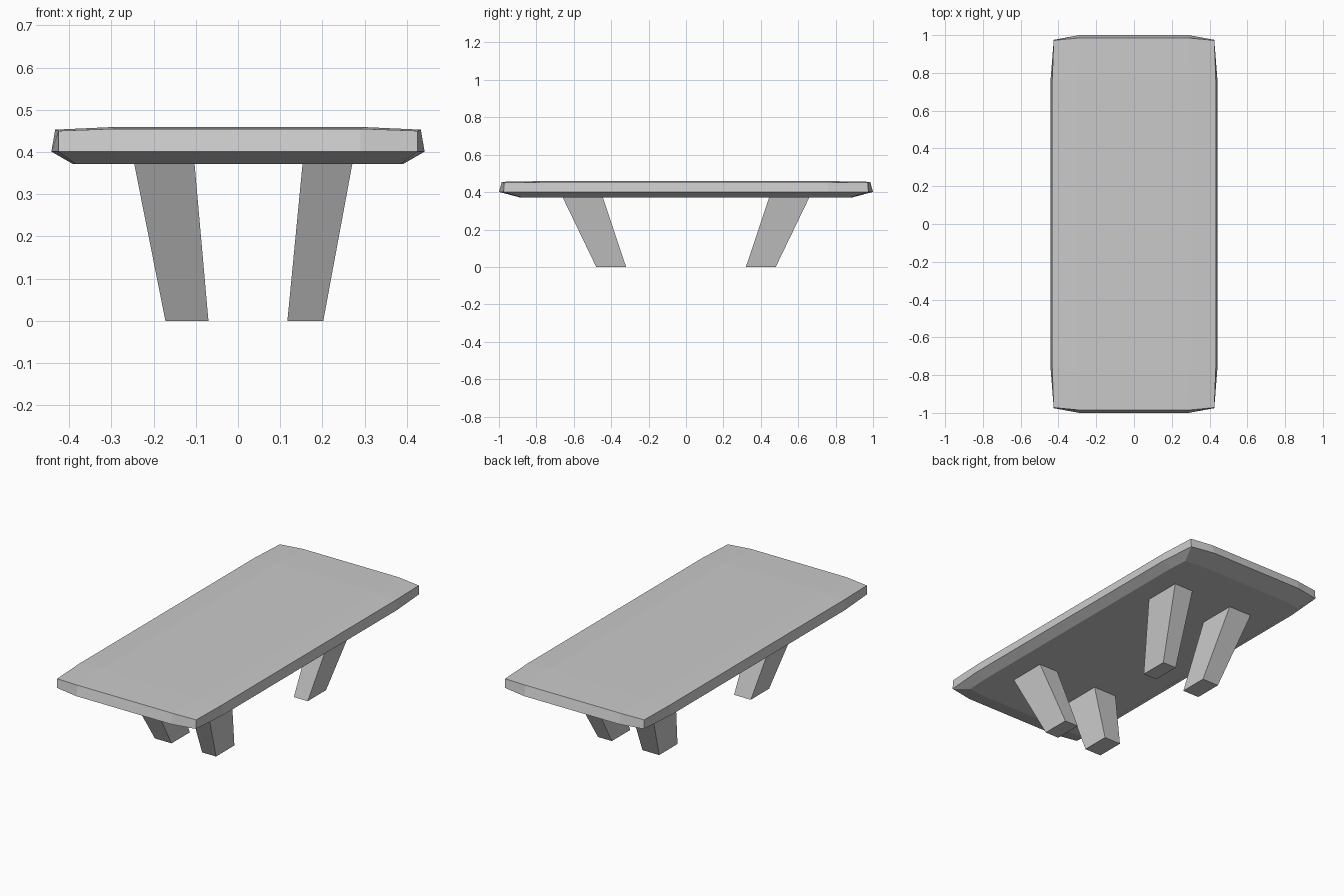
import bpy, bmesh

cube = bpy.data.objects.get("Cube")
if cube:
    bpy.data.objects.remove(cube, do_unlink=True)

# Single stone grey
grey = bpy.data.materials.new("stone_grey")
grey.use_nodes = True
colour = (0.59, 0.59, 0.59, 1)
grey.diffuse_color = colour
grey.node_tree.nodes["Principled BSDF"].inputs["Base Color"].default_value = colour


def finish(name, bm):
    bmesh.ops.recalc_face_normals(bm, faces=bm.faces)
    mesh = bpy.data.meshes.new(name)
    bm.to_mesh(mesh)
    bm.free()
    mesh.materials.append(grey)
    obj = bpy.data.objects.new(name, mesh)
    bpy.context.collection.objects.link(obj)
    return obj


def bridge(bm, a, b):
    for i in range(len(a)):
        j = (i + 1) % len(a)
        bm.faces.new((a[i], a[j], b[j], b[i]))


def ring(bm, corner, end, side):
    """Bowed rectangle: each quadrant has a side, a corner and an end point."""
    verts = []
    for sx, sy in ((1, 1), (-1, 1), (-1, -1), (1, -1)):
        quad = [side, corner, end] if sx * sy > 0 else [end, corner, side]
        verts += [bm.verts.new((sx * x, sy * y, z)) for x, y, z in quad]
    return verts


# Tabletop: chamfered underside, bowed edge, slightly crowned top
bm = bmesh.new()
under = ring(bm, (0.385, 0.88, 0.372), (0.28, 0.89, 0.372), (0.392, 0.76, 0.372))
rim = ring(bm, (0.425, 0.975, 0.401), (0.29, 1.0, 0.401), (0.442, 0.76, 0.401))
edge = ring(bm, (0.425, 0.972, 0.45), (0.29, 0.985, 0.455), (0.433, 0.76, 0.453))
bridge(bm, under, rim)
bridge(bm, rim, edge)
bm.faces.new(under)
crown = [bm.verts.new((sx * 0.3, sy * 0.77, 0.459))
         for sx, sy in ((1, 1), (-1, 1), (-1, -1), (1, -1))]
bm.faces.new(crown)
for q in range(4):
    a, b, c = edge[3 * q:3 * q + 3]
    bm.faces.new((a, b, c, crown[q]))
    bm.faces.new((c, edge[(3 * q + 3) % 12], crown[(q + 1) % 4], crown[q]))
finish("tabletop", bm)


# Splayed tapering legs, wider at the top
def leg(name, foot_x, top_x, sy):
    bm = bmesh.new()
    loops = []
    for (x0, x1), (y0, y1), z in ((foot_x, (0.32, 0.48), 0),
                                  (top_x, (0.445, 0.66), 0.373)):
        loops.append([bm.verts.new((x, sy * y, z))
                      for x, y in ((x0, y0), (x1, y0), (x1, y1), (x0, y1))])
    bridge(bm, *loops)
    for loop in loops:
        bm.faces.new(loop)
    finish(name, bm)


for end, sy in (("front", -1), ("back", 1)):
    leg(end + "_left_leg", (0.117, 0.202), (0.153, 0.271), sy)
    leg(end + "_right_leg", (-0.172, -0.07), (-0.246, -0.103), sy)
